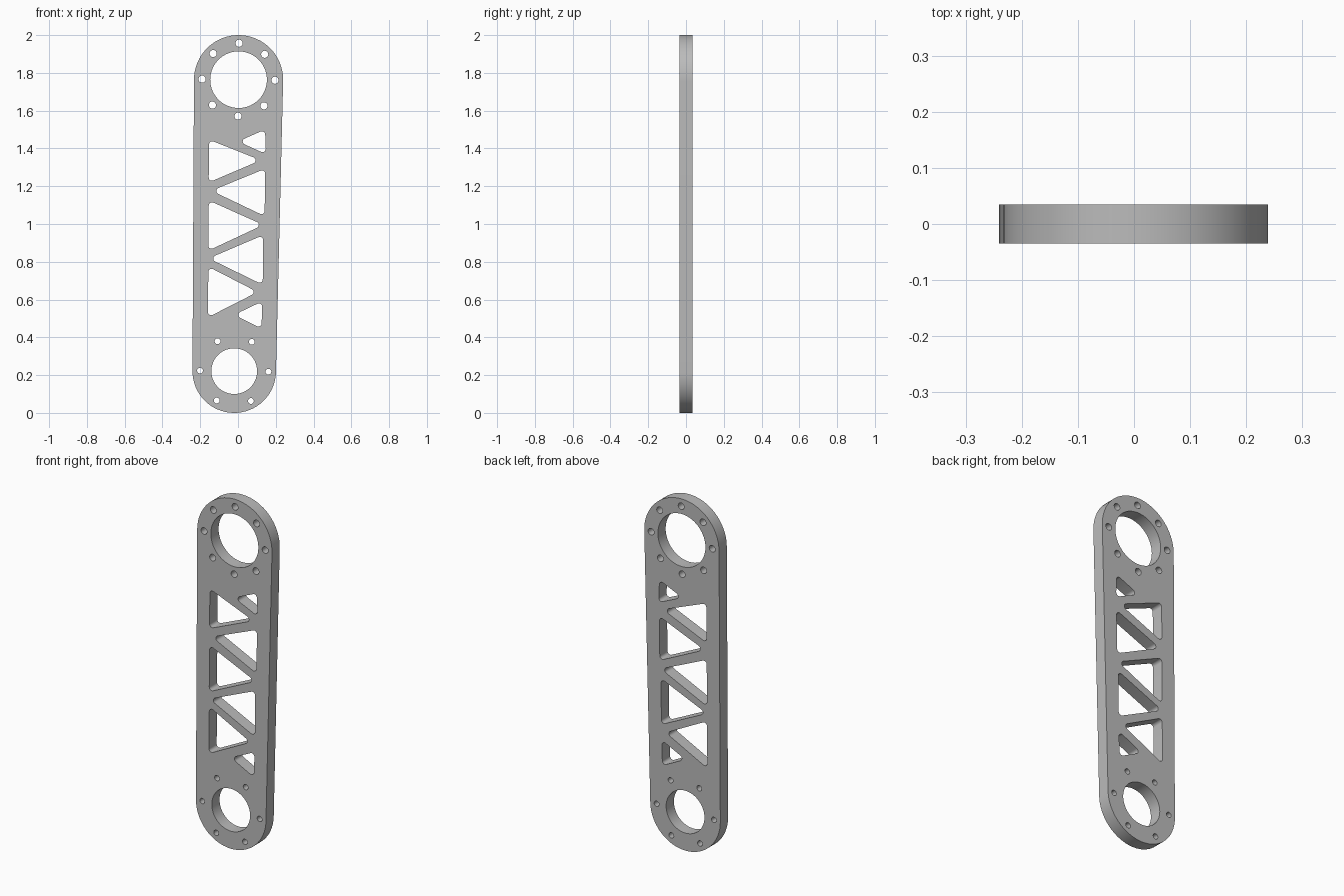
import bpy, bmesh, math
from mathutils import Vector

if "Cube" in bpy.data.objects:
    bpy.data.objects.remove(bpy.data.objects["Cube"])

HALF_THICK = 0.035
TOP, TOP_R = Vector((0.003, 1.764)), 0.236
LOW, LOW_R = Vector((-0.02, 0.221)), 0.221
TILT = math.atan2(TOP.x - LOW.x, TOP.y - LOW.y)


def circle(centre, r, n):
    return [centre + r * Vector((math.cos(math.tau * i / n), math.sin(math.tau * i / n)))
            for i in range(n)]


def rounded_hull(discs, steps):
    """Outline wrapped tightly round discs given counter-clockwise."""
    normals = []
    for i, (c, r) in enumerate(discs):
        c2, r2 = discs[(i + 1) % len(discs)]
        d = c2 - c
        normals.append(math.atan2(d.y, d.x) - math.pi / 2 + math.asin((r - r2) / d.length))
    points = []
    for i, (c, r) in enumerate(discs):
        start = normals[i - 1]
        sweep = (normals[i] - start) % math.tau
        for k in range(steps + 1):
            a = start + sweep * k / steps
            points.append(c + r * Vector((math.cos(a), math.sin(a))))
    return points


def bolt_ring(centre, ring_r, hole_r, count):
    start = -TILT
    return [circle(centre + ring_r * Vector((math.cos(start + math.tau * i / count),
                                             math.sin(start + math.tau * i / count))), hole_r, 20)
            for i in range(count)]


# Outer outline, bearing holes and bolt holes
outlines = [rounded_hull([(LOW, LOW_R), (TOP, TOP_R)], 32),
            circle(TOP, 0.15, 56), circle(LOW, 0.121, 56)]
outlines += bolt_ring(TOP, 0.193, 0.019, 8)
outlines += bolt_ring(LOW, 0.181, 0.0155, 6)

# Truss windows: tip, then upper and lower corner of the upright side
windows = [
    ((0.042, 1.437), (0.127, 1.474), (0.130, 1.397)),
    ((0.076, 1.337), (-0.136, 1.421), (-0.138, 1.246)),
    ((-0.098, 1.175), (0.127, 1.267), (0.124, 1.069)),
    ((0.093, 0.995), (-0.138, 1.098), (-0.140, 0.886)),
    ((-0.114, 0.817), (0.116, 0.915), (0.114, 0.706)),
    ((0.066, 0.640), (-0.140, 0.746), (-0.142, 0.534)),
    ((0.019, 0.519), (0.111, 0.563), (0.108, 0.474)),
]
for tip, upper, lower in windows:
    corners = [tip, lower, upper] if tip[0] < upper[0] else [tip, upper, lower]
    outlines.append(rounded_hull([(Vector(c), 0.017) for c in corners], 8))

# Filled and extruded plate, stood upright
curve = bpy.data.curves.new("link_plate", "CURVE")
curve.dimensions = "2D"
curve.fill_mode = "BOTH"
curve.extrude = HALF_THICK
for points in outlines:
    spline = curve.splines.new("POLY")
    spline.points.add(len(points) - 1)
    for p, co in zip(spline.points, points):
        p.co = (co.x, co.y, 0, 1)
    spline.use_cyclic_u = True
plate = bpy.data.objects.new("link_plate", curve)
bpy.context.collection.objects.link(plate)
plate.rotation_euler.x = math.pi / 2
bpy.ops.object.select_all(action="DESELECT")
plate.select_set(True)
bpy.context.view_layer.objects.active = plate
bpy.ops.object.convert(target="MESH")
plate = bpy.context.object
bpy.ops.object.transform_apply(location=False, rotation=True, scale=False)

# Weld the caps to the walls
bm = bmesh.new()
bm.from_mesh(plate.data)
bmesh.ops.remove_doubles(bm, verts=bm.verts, dist=0.0001)
bmesh.ops.recalc_face_normals(bm, faces=bm.faces)
bm.to_mesh(plate.data)
bm.free()
bpy.ops.object.shade_smooth_by_angle(angle=math.radians(30))

# Plain grey metal
grey = bpy.data.materials.new("grey_metal")
grey.use_nodes = True
colour = (0.5, 0.5, 0.5, 1)
grey.diffuse_color = colour
grey.node_tree.nodes["Principled BSDF"].inputs["Base Color"].default_value = colour
plate.data.materials.clear()
plate.data.materials.append(grey)
